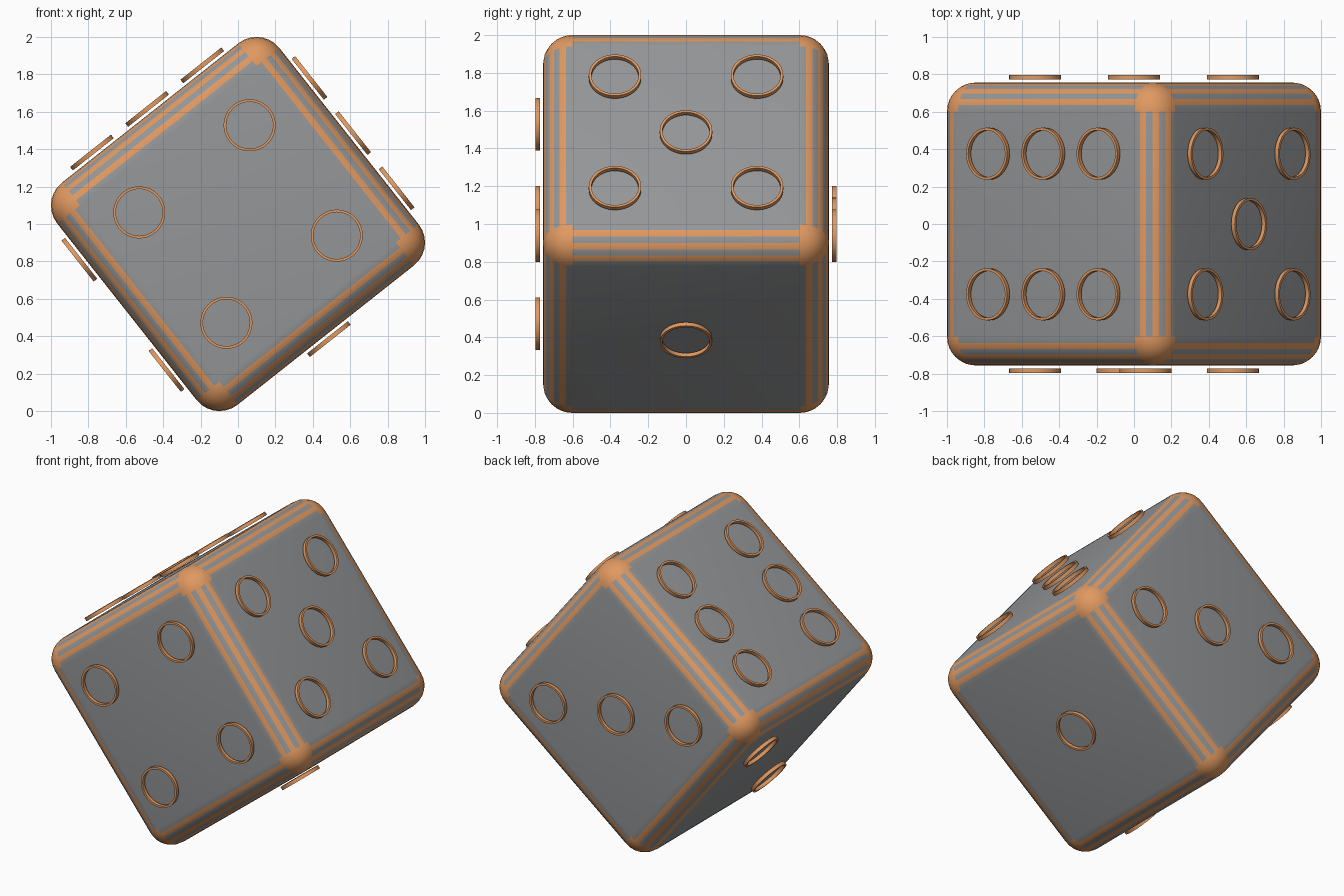
import bpy, bmesh, math
from mathutils import Matrix, Vector

if "Cube" in bpy.data.objects:
    bpy.data.objects.remove(bpy.data.objects["Cube"])

H, R, SEG = 0.757, 0.156, 7          # half side, edge radius, bevel segments
Q = 0.376                            # pip spacing from face centre
TILT = Matrix.Translation((0, 0, 1)) @ Matrix.Rotation(-math.radians(38.3), 4, 'Y')


def material(name, rgb):
    m = bpy.data.materials.new(name)
    m.diffuse_color = (*rgb, 1)
    m.use_nodes = True
    m.node_tree.nodes["Principled BSDF"].inputs["Base Color"].default_value = m.diffuse_color
    return m


grey = material("grey", (0.30, 0.307, 0.315))
orange = material("orange", (0.75, 0.32, 0.12))


def finish(bm, name, mats):
    bmesh.ops.recalc_face_normals(bm, faces=bm.faces)
    me = bpy.data.meshes.new(name)
    bm.to_mesh(me)
    bm.free()
    for m in mats:
        me.materials.append(m)
    me.shade_smooth()
    me.set_sharp_from_angle(angle=math.radians(30))
    ob = bpy.data.objects.new(name, me)
    bpy.context.collection.objects.link(ob)
    return ob


# Rounded cube body: alternate bevel strips and the corners are orange
bm = bmesh.new()
bmesh.ops.create_cube(bm, size=2 * H)
bmesh.ops.bevel(bm, geom=bm.edges[:], offset=R, offset_type='OFFSET',
                segments=SEG, profile=0.5, affect='EDGES')
for f in bm.faces:
    c = f.calc_center_median()
    over = [abs(v) - (H - R) for v in c if abs(v) > H - R + 1e-4]
    if len(over) == 3:
        f.material_index = 1
    elif len(over) == 2:
        strip = int(math.atan2(over[1], over[0]) / (math.pi / 2) * SEG)
        f.material_index = strip % 2
bm.transform(TILT)
finish(bm, "cube_body", [grey, orange])

# Pip rings, hovering just off each face
X, Y, Z = Vector((1, 0, 0)), Vector((0, 1, 0)), Vector((0, 0, 1))
four = [(a, b) for a in (-1, 1) for b in (-1, 1)]
faces = [                             # normal, two in-plane axes, pip positions
    (-Z, X, Y, [(0, 0)]),
    (-X, Y, Z, [(1, 1), (-1, -1)]),
    (Y, X, Z, [(-1, 1), (0, 0), (1, -1)]),
    (-Y, X, Z, four),
    (X, Y, Z, four + [(0, 0)]),
    (Z, X, Y, four + [(0, -1), (0, 1)]),
]
PROFILE = [(0.139, 0.772), (0.139, 0.796), (0.125, 0.796), (0.125, 0.772)]
N = 48


def ring(name, matrix):
    bm = bmesh.new()
    loops = [[bm.verts.new((r * math.cos(2 * math.pi * i / N),
                            r * math.sin(2 * math.pi * i / N), z)) for i in range(N)]
             for r, z in PROFILE]
    for k in range(4):
        a, b = loops[k], loops[(k + 1) % 4]
        for i in range(N):
            j = (i + 1) % N
            bm.faces.new((a[i], a[j], b[j], b[i]))
    bm.transform(matrix)
    finish(bm, name, [orange])


for n, u, v, spots in faces:
    turn = n.to_track_quat('Z', 'Y').to_matrix().to_4x4()
    for i, (a, b) in enumerate(spots):
        place = Matrix.Translation(u * a * Q + v * b * Q)
        ring(f"pip_ring_{len(spots)}_{i + 1}", TILT @ place @ turn)
